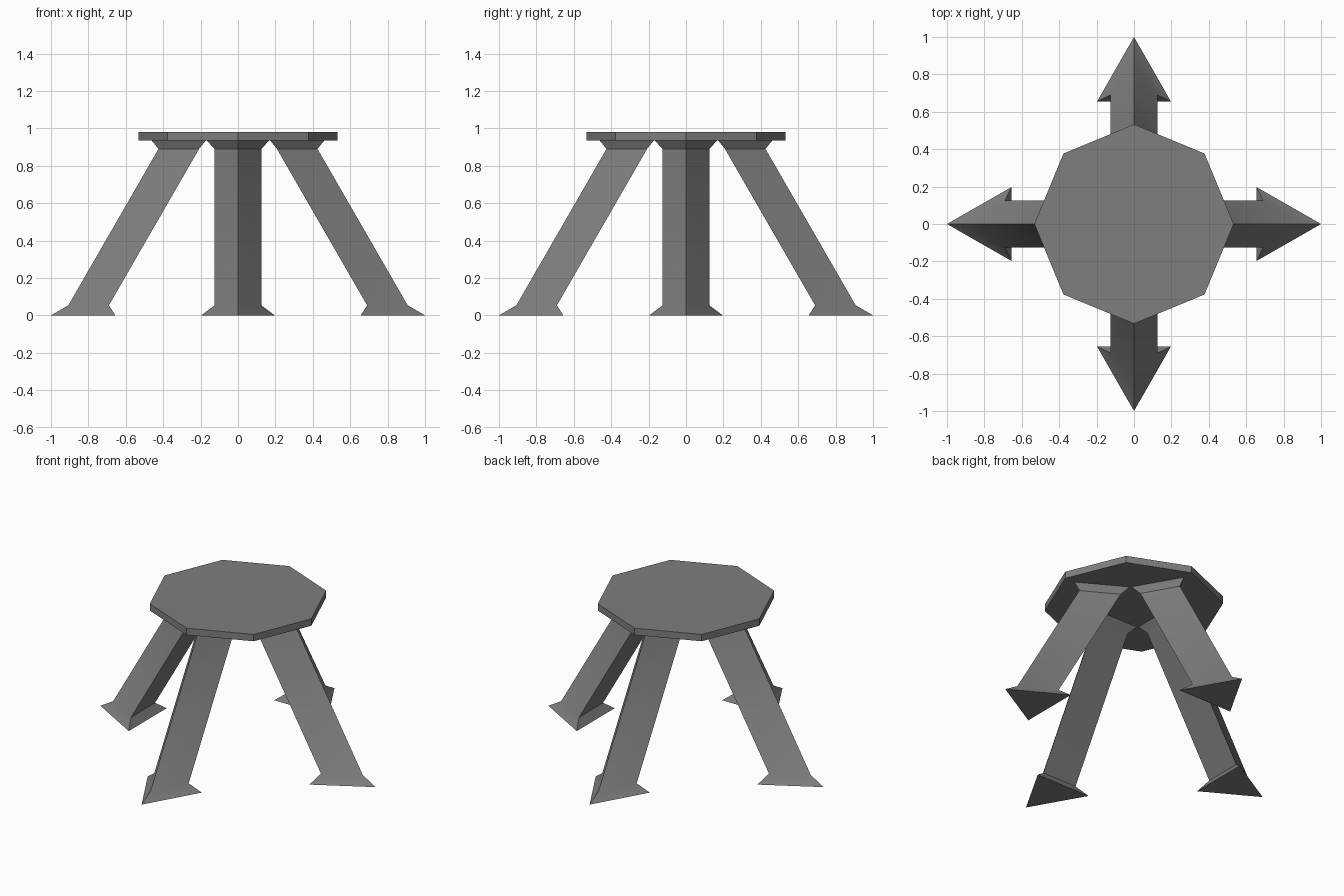
import bpy, bmesh, math
from mathutils import Matrix

if "Cube" in bpy.data.objects:
    bpy.data.objects.remove(bpy.data.objects["Cube"])

grey = bpy.data.materials.new("dark grey")
grey.diffuse_color = (0.21, 0.21, 0.205, 1)
grey.use_nodes = True
grey.node_tree.nodes["Principled BSDF"].inputs["Base Color"].default_value = grey.diffuse_color


def finish(name, bm, smooth_angle=None):
    """Turn a bmesh into an object, smoothing only shallow edges."""
    bmesh.ops.recalc_face_normals(bm, faces=bm.faces)
    if smooth_angle:
        for f in bm.faces:
            f.smooth = True
        for e in bm.edges:
            e.smooth = e.calc_face_angle(math.pi) < smooth_angle
    mesh = bpy.data.meshes.new(name)
    bm.to_mesh(mesh)
    bm.free()
    mesh.materials.append(grey)
    obj = bpy.data.objects.new(name, mesh)
    bpy.context.collection.objects.link(obj)
    return obj


# Seat: thin octagonal slab with corners on the axes
SEAT_BOTTOM, SEAT_TOP, SEAT_RADIUS = 0.935, 0.98, 0.533
bm = bmesh.new()
bmesh.ops.create_cone(bm, cap_ends=True, segments=8,
                      radius1=SEAT_RADIUS, radius2=SEAT_RADIUS,
                      depth=SEAT_TOP - SEAT_BOTTOM,
                      matrix=Matrix.Translation((0, 0, (SEAT_TOP + SEAT_BOTTOM) / 2)))
finish("seat", bm)

# Leg: triangular rings (height, outer tip, inner edge, half width)
RINGS = [
    (0.0, 1.0, 0.656, 0.197),       # spread foot
    (0.054, 0.907, 0.69, 0.125),    # ankle
    (0.89, 0.425, 0.208, 0.125),    # below the seat
    (0.935, 0.462, 0.172, 0.167),   # flared mount
]


def leg(name, angle):
    bm = bmesh.new()
    rings = [[bm.verts.new(p) for p in ((tip, 0, z), (inner, w, z), (inner, -w, z))]
             for z, tip, inner, w in RINGS]
    bm.faces.new(rings[0])
    bm.faces.new(rings[-1])
    for low, high in zip(rings, rings[1:]):
        for i in range(3):
            j = (i + 1) % 3
            bm.faces.new((low[i], low[j], high[j], high[i]))
    bm.transform(Matrix.Rotation(angle, 4, 'Z'))
    finish(name, bm, math.radians(30))


for i, side in enumerate(("right", "back", "left", "front")):
    leg(side + "_leg", i * math.pi / 2)
